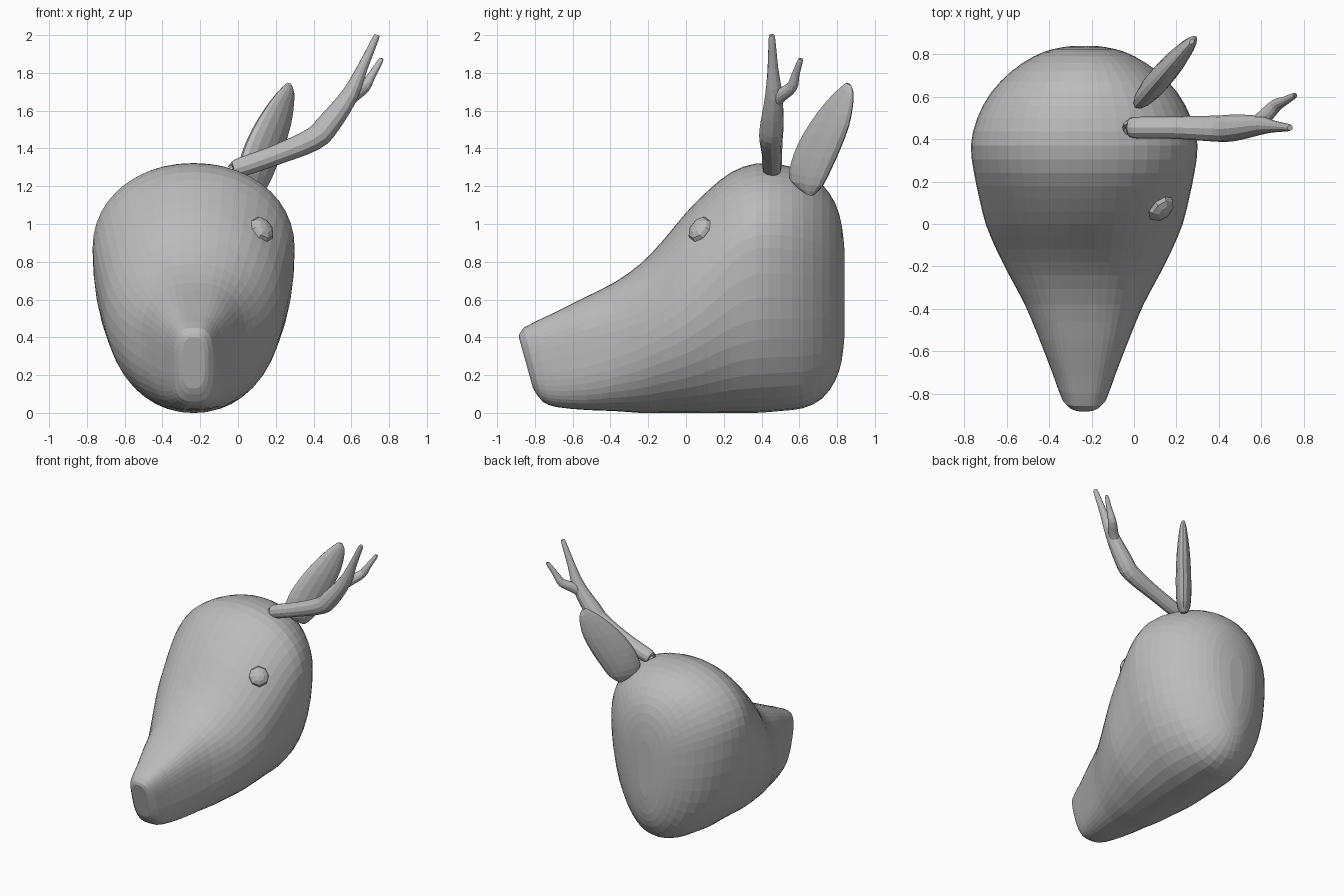
import bpy, bmesh, math
from mathutils import Vector, Matrix

cube = bpy.data.objects.get("Cube")
if cube:
    bpy.data.objects.remove(cube, do_unlink=True)

GREY = (0.5, 0.5, 0.5, 1.0)
mat = bpy.data.materials.new("plain grey")
mat.use_nodes = True
mat.diffuse_color = GREY
shader = next(n for n in mat.node_tree.nodes if n.type == "BSDF_PRINCIPLED")
shader.inputs["Base Color"].default_value = GREY


def finish(name, bm):
    """Turn a bmesh into a linked object in the single colour."""
    bmesh.ops.recalc_face_normals(bm, faces=bm.faces)
    mesh = bpy.data.meshes.new(name)
    bm.to_mesh(mesh)
    bm.free()
    mesh.materials.append(mat)
    obj = bpy.data.objects.new(name, mesh)
    bpy.context.collection.objects.link(obj)
    return obj


def loft(name, rings):
    """Skin a list of closed rings and cap both ends."""
    bm = bmesh.new()
    loops = [[bm.verts.new(p) for p in ring] for ring in rings]
    for a, b in zip(loops, loops[1:]):
        for i in range(len(a)):
            j = (i + 1) % len(a)
            bm.faces.new((a[i], a[j], b[j], b[i]))
    bm.faces.new(loops[0])
    bm.faces.new(loops[-1])
    return finish(name, bm)


def spline(rows, steps):
    """Catmull-Rom through rows of numbers."""
    rows = [Vector(r) for r in rows]
    pts = [rows[0]] + rows + [rows[-1]]
    out = []
    for a, b, c, d in zip(pts, pts[1:], pts[2:], pts[3:]):
        for s in range(steps):
            t = s / steps
            out.append(0.5 * (2 * b + (c - a) * t + (2 * a - 5 * b + 4 * c - d) * t ** 2
                              + (3 * b - a - 3 * c + d) * t ** 3))
    return out + [rows[-1]]


def ease(value, low, high):
    t = min(max((value - low) / (high - low), 0), 1)
    return t * t * (3 - 2 * t)


def spow(value, power):
    return math.copysign(abs(value) ** power, value)


# Head: rounded sections from nose to nape (top y, top z, bottom y, bottom z, half width)
HEAD_X = -0.235
sections = [
    (-.885, .4, -.81, .13, .06), (-.86, .45, -.76, .06, .105),
    (-.72, .52, -.68, .03, .15), (-.55, .605, -.52, .015, .215),
    (-.38, .69, -.38, .01, .28), (-.24, .79, -.24, 0, .355),
    (-.12, .915, -.12, 0, .415), (0, 1.06, 0, 0, .465),
    (.12, 1.18, .12, 0, .495), (.24, 1.275, .24, 0, .52),
    (.37, 1.32, .37, 0, .535), (.5, 1.315, .5, .01, .505),
    (.62, 1.28, .62, .025, .44), (.72, 1.21, .72, .075, .345),
    (.79, 1.11, .79, .17, .24), (.825, .99, .825, .28, .15),
    (.84, .85, .84, .42, .06),
]


def head_ring(row, sides=44):
    top_y, top, low_y, low, half = row
    widest = low + (top - low) * (0.52 + 0.14 * ease(top_y, -0.05, 0.4))
    power = 2 / (3 - 0.9 * ease(top_y, -0.7, -0.1))
    ring = []
    for i in range(sides):
        a = 2 * math.pi * i / sides
        s = spow(math.sin(a), power)
        z = widest + s * ((top - widest) if s > 0 else (widest - low))
        y = low_y + (top_y - low_y) * (z - low) / (top - low)
        ring.append((HEAD_X + half * spow(math.cos(a), power), y, z))
    return ring


loft("head", [head_ring(r) for r in spline(sections, 2)])


# Antler: tapered beam with one side tine
def tube(name, path, sides=12, steps=3):
    pts = spline(path, steps)
    rings = []
    for i, p in enumerate(pts):
        tangent = (pts[min(i + 1, len(pts) - 1)] - pts[max(i - 1, 0)]).to_3d()
        turn = tangent.to_track_quat('Z', 'Y')
        rings.append([p.to_3d() + turn @ Vector((p[3] * math.cos(a), p[3] * math.sin(a), 0))
                      for a in (2 * math.pi * k / sides for k in range(sides))])
    return loft(name, rings)


tube("antler_beam", [
    (-.02, .455, 1.29, .03), (0, .455, 1.295, .05), (.2, .455, 1.365, .053),
    (.4, .45, 1.45, .062), (.48, .455, 1.53, .062), (.59, .465, 1.68, .046),
    (.66, .46, 1.83, .028), (.73, .455, 1.985, .017), (.736, .455, 1.997, .008)])
tube("antler_tine", [
    (.56, .465, 1.63, .03), (.61, .5, 1.68, .036), (.67, .56, 1.725, .03),
    (.71, .58, 1.79, .021), (.755, .605, 1.865, .014), (.76, .607, 1.876, .006)])

# Ear: upright leaf, given by front and back edge (y, z) and half thickness
edges = [
    (.64, 1.16, .67, 1.15, .02), (.555, 1.23, .72, 1.2, .045),
    (.56, 1.32, .765, 1.29, .055), (.6, 1.43, .815, 1.4, .055),
    (.67, 1.55, .86, 1.52, .048), (.75, 1.655, .88, 1.62, .035),
    (.82, 1.725, .885, 1.69, .022), (.85, 1.748, .872, 1.735, .009),
]
ear_normal = Vector((.76, -.65, 0))


def ear_point(y, z):
    return Vector((.1 + (y - .66) * .86, y, z))


ear_rings = []
for fy, fz, by, bz, thick in spline(edges, 2):
    front, back = ear_point(fy, fz), ear_point(by, bz)
    mid, reach = (front + back) / 2, (back - front) / 2
    ear_rings.append([mid + reach * math.cos(a) + ear_normal * thick * math.sin(a)
                      for a in (2 * math.pi * k / 14 for k in range(14))])
loft("ear", ear_rings)

# Eye: flattened low-poly ball set into the side of the brow
bm = bmesh.new()
facing = Vector((.55, -.6, .5)).to_track_quat('Z', 'Y').to_matrix().to_4x4()
place = Matrix.Translation((.125, .075, .97)) @ facing @ Matrix.Diagonal((.072, .076, .042, 1))
bmesh.ops.create_uvsphere(bm, u_segments=8, v_segments=6, radius=1, matrix=place)
finish("eye", bm)
